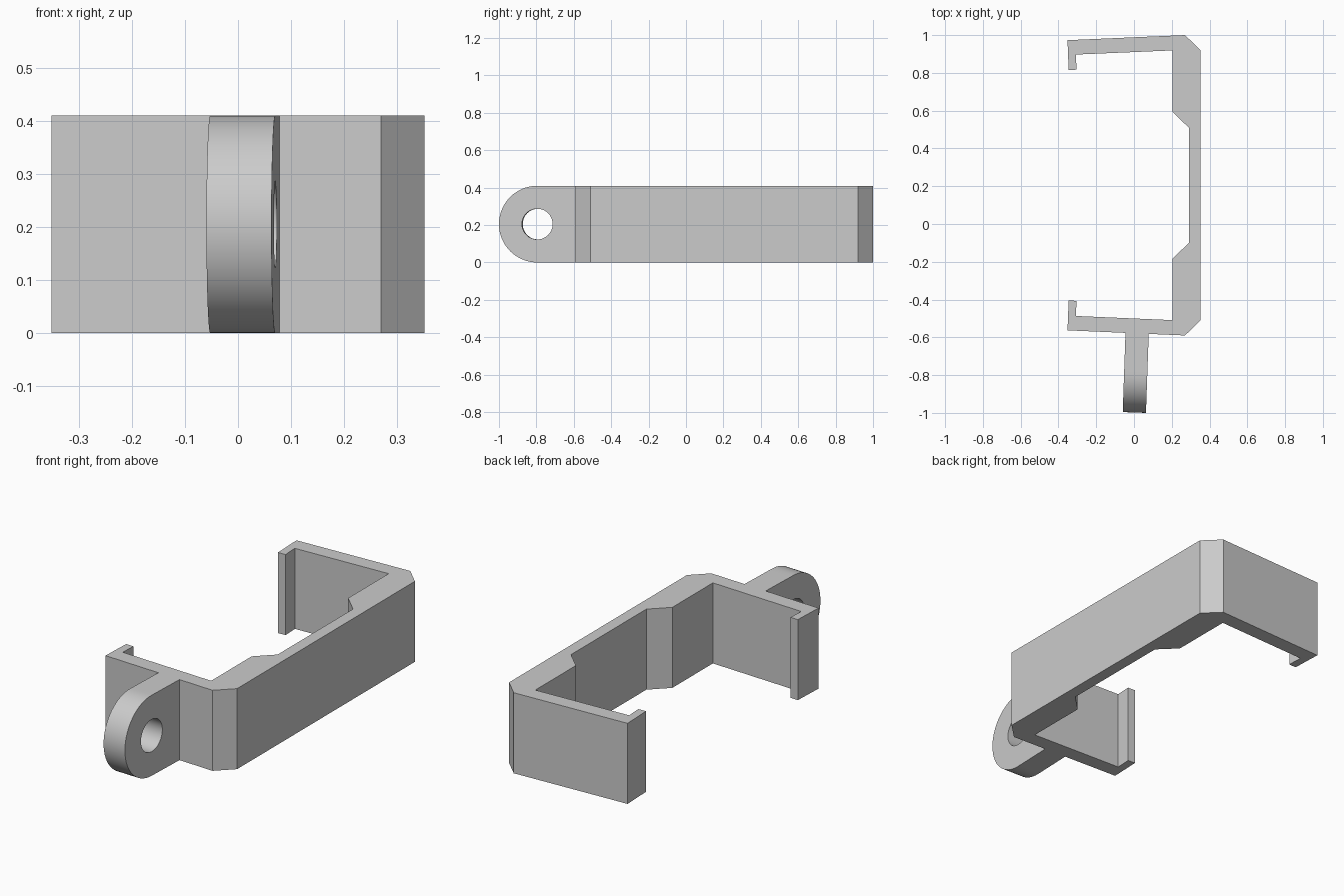
import bpy, bmesh, math
from mathutils import Matrix, Vector

cube = bpy.data.objects.get("Cube")
if cube:
    bpy.data.objects.remove(cube)

HEIGHT = 0.41
grey = bpy.data.materials.new("plain grey")
grey.use_nodes = True
colour = (0.6, 0.6, 0.6, 1)
grey.diffuse_color = colour
grey.node_tree.nodes["Principled BSDF"].inputs["Base Color"].default_value = colour


def add_object(name, bm):
    bmesh.ops.recalc_face_normals(bm, faces=bm.faces)
    mesh = bpy.data.meshes.new(name)
    bm.to_mesh(mesh)
    bm.free()
    mesh.materials.append(grey)
    obj = bpy.data.objects.new(name, mesh)
    bpy.context.collection.objects.link(obj)
    return obj


def extrude(bm, offset):
    geom = bmesh.ops.extrude_face_region(bm, geom=bm.faces[:])["geom"]
    verts = [v for v in geom if isinstance(v, bmesh.types.BMVert)]
    bmesh.ops.translate(bm, verts=verts, vec=offset)


# Clip bracket: half outline mirrored about its middle, then extruded upwards
MIDDLE = 0.205
half = [(0.352, 0.715), (0.27, 0.795), (-0.352, 0.768), (-0.346, 0.61),
        (-0.304, 0.612), (-0.308, 0.692), (0.205, 0.714), (0.205, 0.388),
        (0.292, 0.303)]
outline = half + [(x, -y) for x, y in reversed(half)]
bm = bmesh.new()
bm.faces.new([bm.verts.new((x, y + MIDDLE, 0)) for x, y in outline])
extrude(bm, Vector((0, 0, HEIGHT)))
add_object("clip_bracket", bm)

# Mounting lug: round-ended plate with a hole, its square end set in the bracket
RADIUS, HOLE, ROOT, THICK, SIDES = HEIGHT / 2, 0.082, 0.245, 0.123, 64
bm = bmesh.new()
rings = []
for i in range(SIDES):
    a = 2 * math.pi * i / SIDES
    c, s = math.cos(a), math.sin(a)
    if c < 1e-6:
        y, z = RADIUS * c, RADIUS * s
    else:
        t = 1 / max(abs(c), abs(s))
        y, z = ROOT * c * t, RADIUS * s * t
    rings.append((bm.verts.new((-THICK / 2, HOLE * c, HOLE * s)),
                  bm.verts.new((-THICK / 2, y, z))))
for i in range(SIDES):
    (a, b), (d, e) = rings[i - 1], rings[i]
    bm.faces.new((a, b, e, d))
extrude(bm, Vector((THICK, 0, 0)))
place = Matrix.Translation((0.009, -0.793, RADIUS)) @ Matrix.Rotation(math.radians(-2), 4, "Z")
bm.transform(place)
lug = add_object("mounting_lug", bm)

# Smooth the round end and hole only
bpy.ops.object.select_all(action="DESELECT")
lug.select_set(True)
bpy.context.view_layer.objects.active = lug
bpy.ops.object.shade_smooth_by_angle(angle=math.radians(30))
